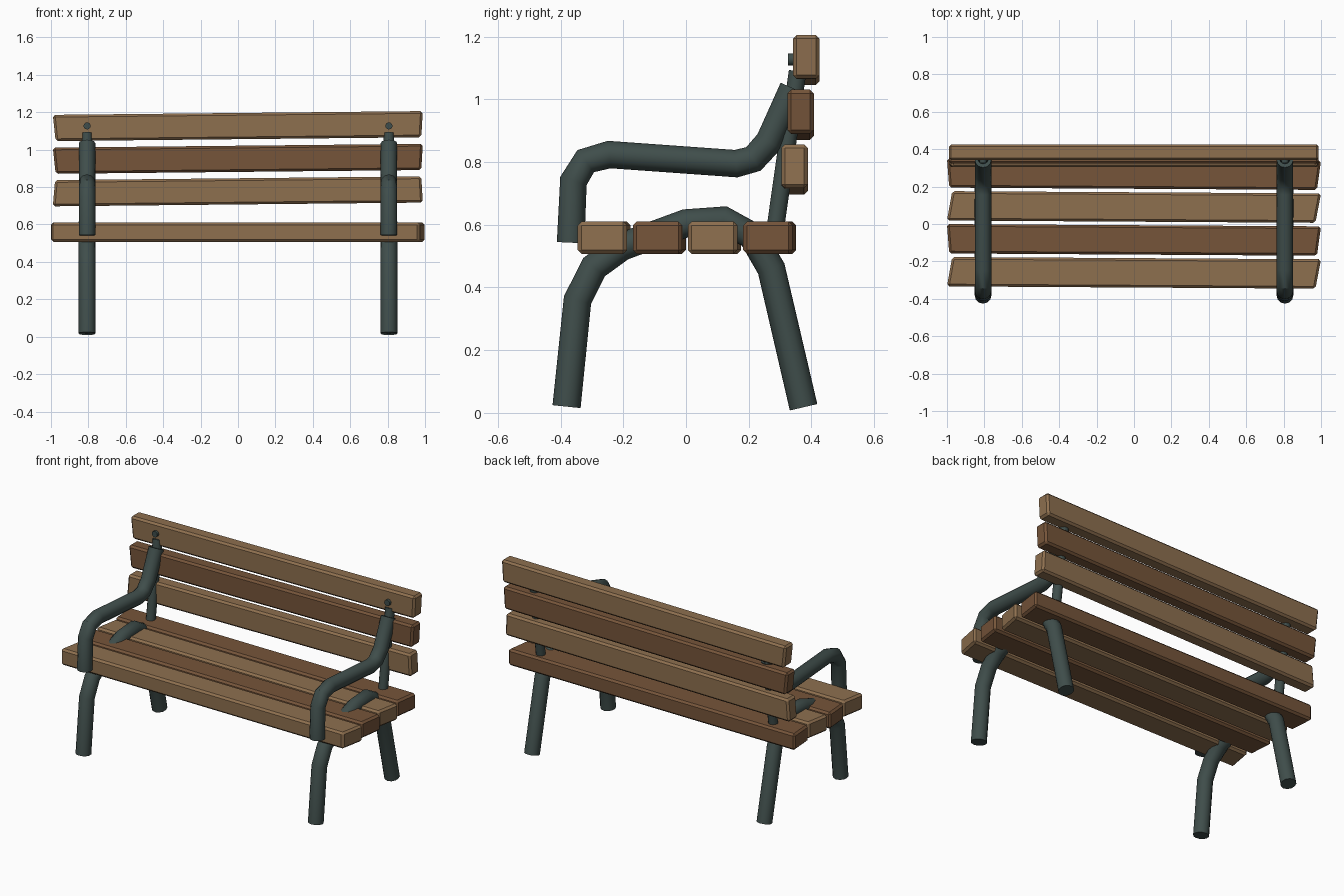
import bpy, bmesh
from mathutils import Vector

if "Cube" in bpy.data.objects:
    bpy.data.objects.remove(bpy.data.objects["Cube"])


def material(name, rgb):
    m = bpy.data.materials.new(name)
    m.diffuse_color = (*rgb, 1)
    m.use_nodes = True
    m.node_tree.nodes["Principled BSDF"].inputs["Base Color"].default_value = m.diffuse_color
    return m


light = material("light_wood", (0.27, 0.16, 0.078))
dark = material("dark_wood", (0.18, 0.09, 0.042))
metal = material("metal", (0.05, 0.075, 0.07))


def tube(name, x, path, radius):
    """Round bar along a (y, z) path, capped at both ends."""
    cu = bpy.data.curves.new(name, 'CURVE')
    cu.dimensions = '3D'
    cu.bevel_depth = radius
    cu.bevel_resolution = 4
    cu.use_fill_caps = True
    sp = cu.splines.new('POLY')
    sp.points.add(len(path) - 1)
    for p, (y, z) in zip(sp.points, path):
        p.co = (x, y, z, 1)
    sp.use_smooth = True
    cu.materials.append(metal)
    ob = bpy.data.objects.new(name, cu)
    bpy.context.collection.objects.link(ob)
    bpy.ops.object.select_all(action='DESELECT')
    ob.select_set(True)
    bpy.context.view_layer.objects.active = ob
    bpy.ops.object.convert(target='MESH')
    bpy.ops.object.shade_smooth_by_angle(angle=0.6)


def slat(name, outline, d0, d1, upright, mat):
    """Rough-cut plank: a four-cornered outline given depth, with chamfered edges."""
    bm = bmesh.new()
    rings = [[bm.verts.new((u, d, v) if upright else (u, v, d)) for u, v in outline]
             for d in (d0, d1)]
    bm.faces.new(rings[0])
    bm.faces.new(rings[1][::-1])
    for i in range(4):
        j = (i + 1) % 4
        bm.faces.new((rings[0][i], rings[1][i], rings[1][j], rings[0][j]))
    bmesh.ops.recalc_face_normals(bm, faces=bm.faces)
    bmesh.ops.bevel(bm, geom=bm.edges[:], offset=0.012, segments=1, affect='EDGES')
    bmesh.ops.recalc_face_normals(bm, faces=bm.faces)
    me = bpy.data.meshes.new(name)
    bm.to_mesh(me)
    bm.free()
    me.materials.append(mat)
    bpy.context.collection.objects.link(bpy.data.objects.new(name, me))


def outline(c, half, slope, ends):
    """Corners: bottom left, bottom right, top right, top left."""
    bl, br, tr, tl = ends
    return [(bl, c - half - slope), (br, c - half + slope),
            (tr, c + half + slope), (tl, c + half - slope)]


# seat slats, alternately sheared and tapered
sheared = (-1.0, 0.97, 1.0, -0.972)
tapered = (-0.988, 0.978, 1.0, -1.0)
for i in range(4):
    c = -0.261 + i * 0.176
    slat(f"seat_slat_{i + 1}", outline(c, 0.0785, -0.006, tapered if i % 2 else sheared),
         0.507, 0.61, False, dark if i % 2 else light)

# back slats
back_cut = (-0.975, 0.98, 0.988, -0.99)
for i, (z, y) in enumerate(((0.777, 0.304), (0.951, 0.323), (1.126, 0.341))):
    ends = (-0.99, 0.988, 0.98, -0.978) if i == 0 else back_cut
    slat(f"back_slat_{i + 1}", outline(z, 0.07, 0.01, ends), y, y + 0.085, True,
         dark if i == 1 else light)

# metal frame on each side
legs = [(-0.381, 0.02), (-0.346, 0.36), (-0.293, 0.465), (-0.205, 0.53), (0.0, 0.605),
        (0.12, 0.615), (0.21, 0.565), (0.272, 0.46), (0.375, 0.018)]
arm = [(-0.368, 0.543), (-0.359, 0.74), (-0.32, 0.803), (-0.245, 0.824), (0.16, 0.795),
       (0.215, 0.81), (0.265, 0.865), (0.342, 1.035)]
post = [(0.275, 0.53), (0.288, 0.61), (0.356, 1.09)]
for side, x in (("left", -0.807), ("right", 0.807)):
    tube(f"{side}_legs", x, legs, 0.045)
    tube(f"{side}_armrest", x, arm, 0.044)
    tube(f"{side}_back_post", x, post, 0.028)
    tube(f"{side}_bolt", x, [(0.325, 1.127), (0.36, 1.127)], 0.019)
